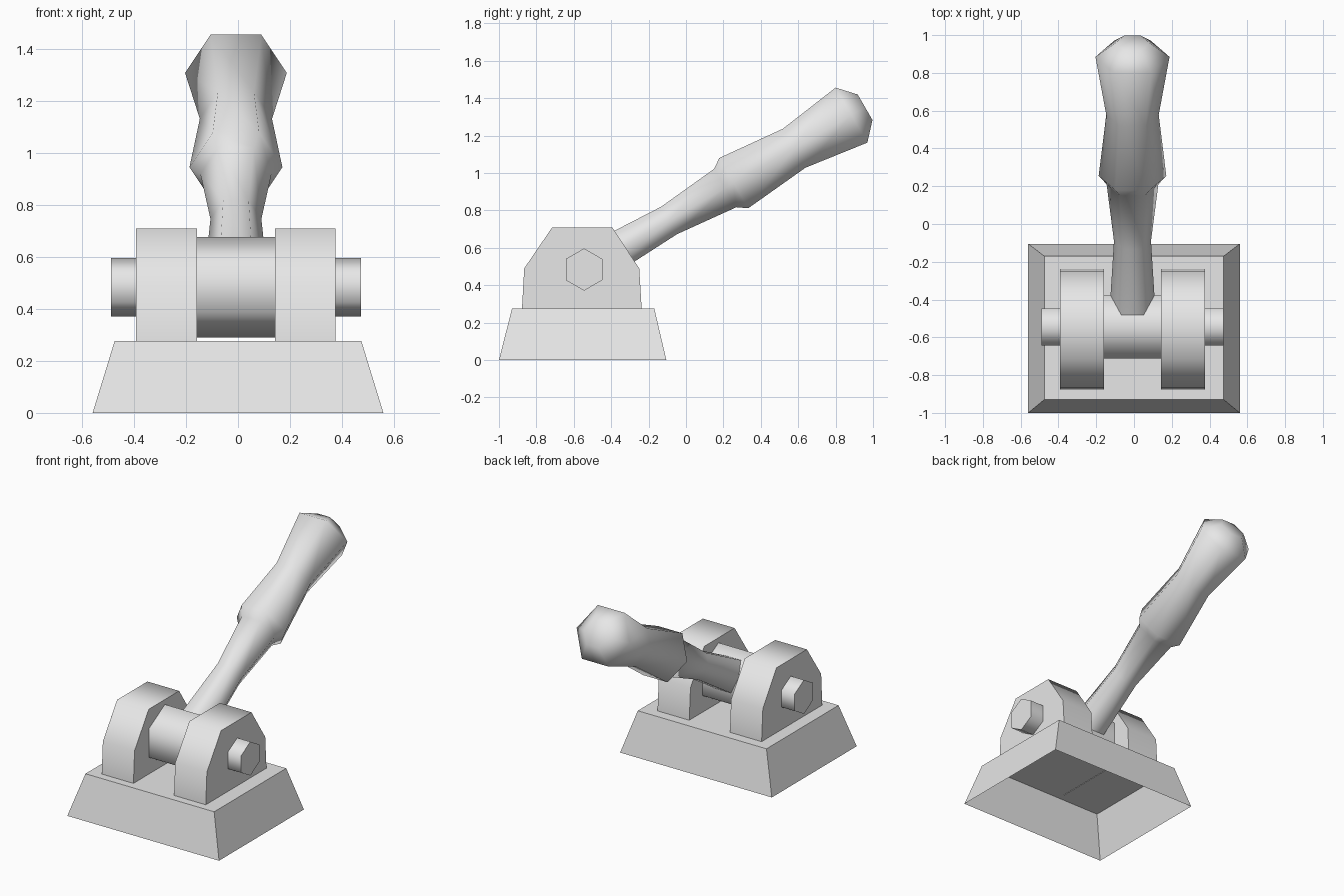
import bpy, bmesh, math
from mathutils import Vector, Matrix

cube = bpy.data.objects.get("Cube")
if cube:
    bpy.data.objects.remove(cube, do_unlink=True)

metal = bpy.data.materials.new("plain_grey")
metal.use_nodes = True
GREY = (0.8, 0.8, 0.8, 1.0)
metal.diffuse_color = GREY
metal.node_tree.nodes["Principled BSDF"].inputs["Base Color"].default_value = GREY

CX = -0.008                              # centre line of the mechanism
PIVOT = Vector((CX, -0.545, 0.484))      # axle centre


def loft(name, rings, cap_start=True, cap_end=True):
    """Skin a list of equal-length point rings into one object."""
    bm = bmesh.new()
    loops = [[bm.verts.new(p) for p in ring] for ring in rings]
    n = len(loops[0])
    for a, b in zip(loops, loops[1:]):
        for i in range(n):
            j = (i + 1) % n
            bm.faces.new((a[i], a[j], b[j], b[i]))
    if cap_start:
        bm.faces.new(loops[0][::-1])
    if cap_end:
        bm.faces.new(loops[-1])
    bmesh.ops.recalc_face_normals(bm, faces=bm.faces)
    mesh = bpy.data.meshes.new(name)
    bm.to_mesh(mesh)
    bm.free()
    obj = bpy.data.objects.new(name, mesh)
    bpy.context.collection.objects.link(obj)
    mesh.materials.append(metal)
    bpy.ops.object.select_all(action='DESELECT')
    obj.select_set(True)
    bpy.context.view_layer.objects.active = obj
    bpy.ops.object.shade_smooth_by_angle(angle=math.radians(62))
    return obj


def rect(hx, y0, y1, z):
    return [(-hx, y0, z), (hx, y0, z), (hx, y1, z), (-hx, y1, z)]


def hexagon(r):
    return [(r * math.cos(i * math.pi / 3), r * math.sin(i * math.pi / 3)) for i in range(6)]


def axle(name, r, x0, x1):
    """Hexagonal bar along x with corners pointing up and down."""
    return loft(name, [[(x, PIVOT.y + b, PIVOT.z + a) for a, b in hexagon(r)] for x in (x0, x1)])


# Tapered base, hollow and open underneath
loft("base", [rect(0.56, -1.0, -0.105, 0.0), rect(0.475, -0.93, -0.17, 0.277)], cap_start=False)

# Two side brackets
profile = [(-0.877, 0.274), (-0.865, 0.49), (-0.715, 0.71),
           (-0.395, 0.71), (-0.25, 0.49), (-0.237, 0.274)]
for side, name in ((-1, "right_bracket"), (1, "left_bracket")):
    loft(name, [[(CX + side * d, y, z) for y, z in profile] for d in (0.150, 0.384)])

# Thick hub between the brackets and the pin running through them
axle("hub", 0.193, CX - 0.152, CX + 0.152)
axle("pin", 0.113, CX - 0.481, CX + 0.481)

# Lever: hexagonal rings (distance from pivot, radius) along an axis raised 30 degrees
lever = [(0.05, 0.124), (0.525, 0.098), (0.872, 0.137), (0.924, 0.179),
         (1.297, 0.139), (1.651, 0.196), (1.735, 0.091)]
tilt = Matrix.Rotation(math.radians(30), 3, 'X')
loft("lever_handle", [[PIVOT + tilt @ Vector((a, t, b)) for a, b in hexagon(r)] for t, r in lever])
